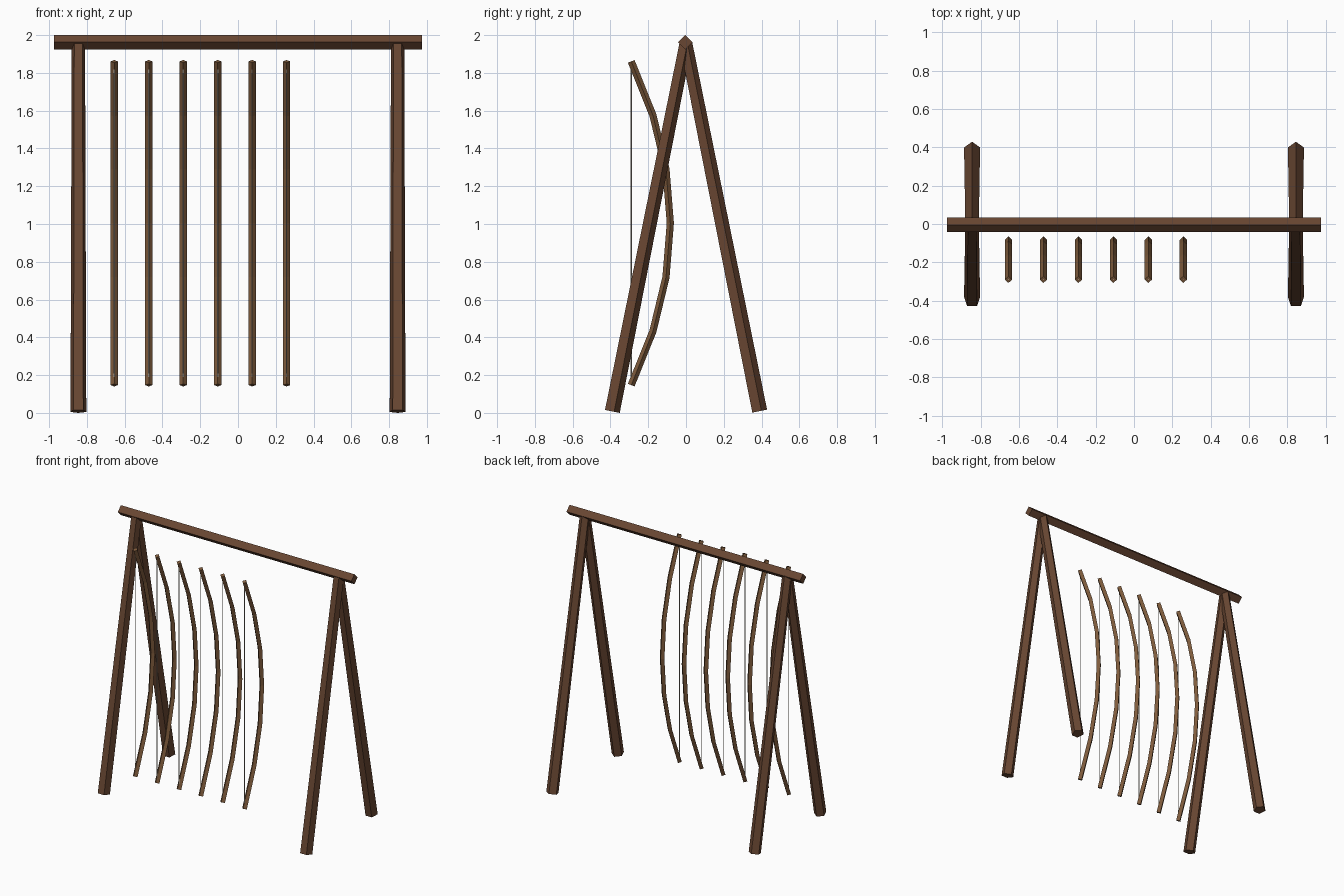
import bpy, bmesh, math
from mathutils import Vector

if "Cube" in bpy.data.objects:
    bpy.data.objects.remove(bpy.data.objects["Cube"])


def material(name, rgb):
    m = bpy.data.materials.new(name)
    m.diffuse_color = (*rgb, 1)
    m.use_nodes = True
    m.node_tree.nodes["Principled BSDF"].inputs["Base Color"].default_value = m.diffuse_color
    return m


DARK_WOOD = material("dark_wood", (0.14, 0.062, 0.032))
BOW_WOOD = material("bow_wood", (0.21, 0.105, 0.045))
STRING = material("string", (0.55, 0.5, 0.42))


def tube(name, path, radii, sides, up, mat):
    """Flat-sided bar along a path; its first corner points towards 'up'."""
    path = [Vector(p) for p in path]
    bm = bmesh.new()
    rings = []
    for i, p in enumerate(path):
        t = (path[min(i + 1, len(path) - 1)] - path[max(i - 1, 0)]).normalized()
        u = Vector(up)
        u = (u - t * u.dot(t)).normalized()
        v = t.cross(u)
        rings.append([bm.verts.new(p + radii[i] * (math.cos(a) * u + math.sin(a) * v))
                      for a in (2 * math.pi * k / sides for k in range(sides))])
    for a, b in zip(rings, rings[1:]):
        for k in range(sides):
            n = (k + 1) % sides
            bm.faces.new((a[k], a[n], b[n], b[k]))
    bm.faces.new(rings[0][::-1])
    bm.faces.new(rings[-1])
    bmesh.ops.recalc_face_normals(bm, faces=bm.faces)
    mesh = bpy.data.meshes.new(name)
    bm.to_mesh(mesh)
    bm.free()
    mesh.materials.append(mat)
    obj = bpy.data.objects.new(name, mesh)
    bpy.context.collection.objects.link(obj)
    return obj


Y0 = -0.004  # ridge line of the frame

# Crossbar: square beam set on edge
tube("crossbar", [(-0.975, Y0, 1.9625), (0.975, Y0, 1.9625)], [0.0375] * 2, 4, (0, 0, 1), DARK_WOOD)

# A-frame legs: tapered five-sided poles
for x, side in ((-0.845, "left"), (0.845, "right")):
    for s, face in ((-1, "front"), (1, "back")):
        tube(f"{face}_leg_{side}", [(x, Y0 + s * 0.39, 0.0085), (x, Y0, 1.958)],
             [0.044, 0.037], 5, (0, 1, 0), DARK_WOOD)

# Row of bows with their strings
MID, HALF, TIP_Y, DEPTH = 1.004, 0.857, -0.29, 0.207
for i in range(6):
    x = -0.655 + i * 0.1825
    path = []
    for k in range(7):
        t = -1 + k / 3
        path.append((x, TIP_Y + DEPTH * (1 - t * t), MID + HALF * t))
    tube(f"bow_{i + 1}", path, [0.019] * 7, 4, (0, 1, 0), BOW_WOOD)
    tube(f"bow_string_{i + 1}", [(x, TIP_Y, MID - HALF), (x, TIP_Y, MID + HALF)],
         [0.003] * 2, 4, (0, 1, 0), STRING)
